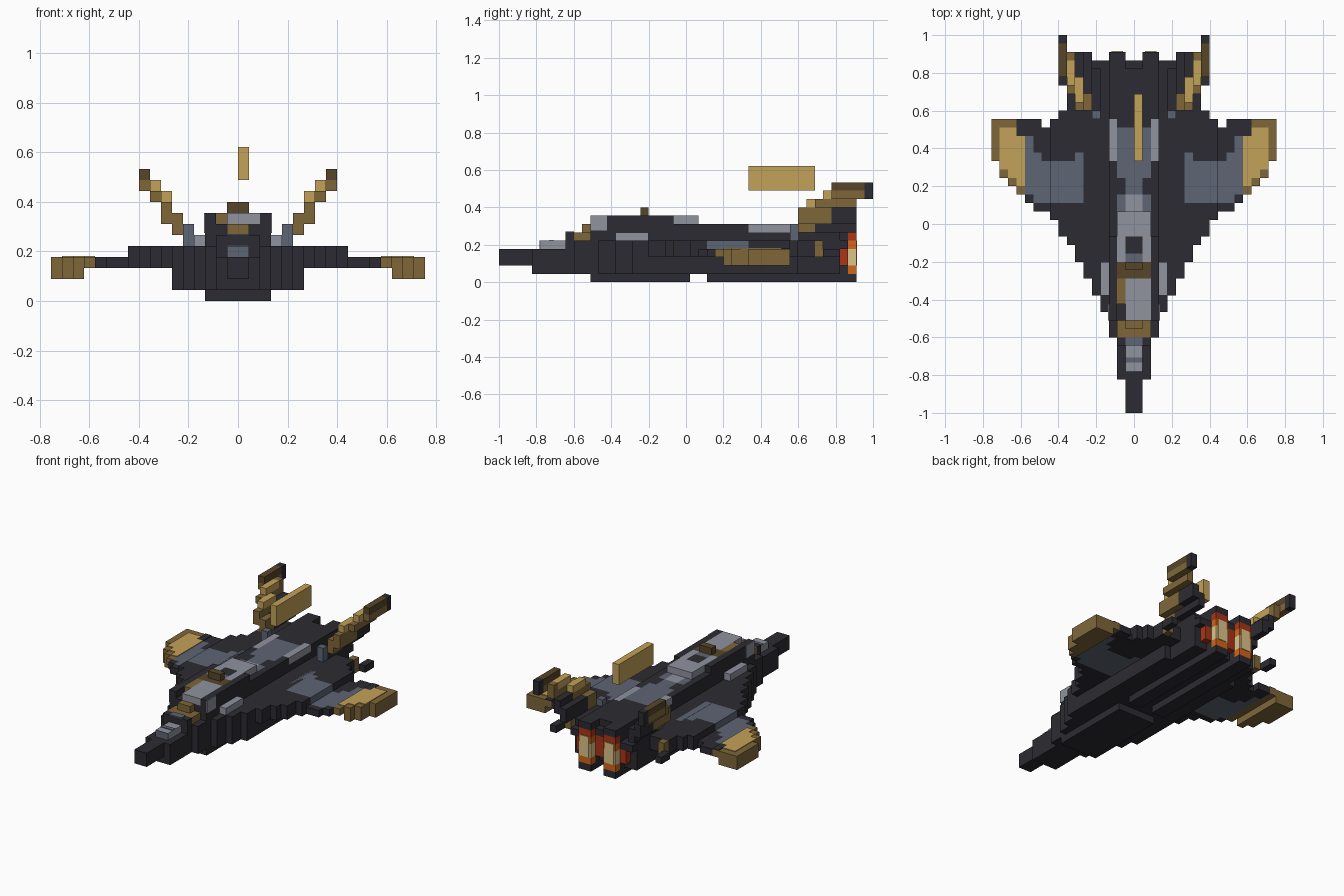
import bpy
import bmesh

cube = bpy.data.objects.get("Cube")
if cube:
    bpy.data.objects.remove(cube, do_unlink=True)

UNIT = 2 / 45  # edge of one block


def material(name, *rgb):
    mat = bpy.data.materials.new(name)
    mat.use_nodes = True
    color = (*rgb, 1)
    mat.diffuse_color = color
    mat.node_tree.nodes["Principled BSDF"].inputs["Base Color"].default_value = color
    return mat


charcoal = material("charcoal", .024, .024, .032)
slate = material("slate", .11, .128, .175)
light_grey = material("light_grey", .28, .29, .345)
gold = material("gold", .55, .36, .10)
bronze = material("bronze", .21, .135, .042)
brown = material("brown", .095, .06, .022)
red = material("red", .40, .035, .008)
orange = material("orange", .65, .13, .01)
cream = material("cream", .72, .55, .25)


def part(name, pieces, mirror=True):
    """Join block pieces (material, x range, y range, z range) in one object."""
    bm = bmesh.new()
    mats = []
    for mat, xs, ys, zs in pieces:
        if mat not in mats:
            mats.append(mat)
        spans = [xs, (-xs[1], -xs[0])] if mirror else [xs]
        for a, b in spans:
            verts = bmesh.ops.create_cube(bm, size=1)["verts"]
            for v in verts:
                v.co.x = (b if v.co.x > 0 else a) * UNIT
                v.co.y = ys[v.co.y > 0] * UNIT - 1
                v.co.z = zs[v.co.z > 0] * UNIT
            for face in {f for v in verts for f in v.link_faces}:
                face.material_index = mats.index(mat)
    mesh = bpy.data.meshes.new(name)
    bm.to_mesh(mesh)
    bm.free()
    for mat in mats:
        mesh.materials.append(mat)
    obj = bpy.data.objects.new(name, mesh)
    bpy.context.collection.objects.link(obj)


def single(name, mat, xs, ys, zs, mirror=False):
    part(name, [(mat, xs, ys, zs)], mirror)


# Nose
single("nose_probe", charcoal, (-1, 1), (0, 4), (2, 4))
single("nose_body", charcoal, (-2, 2), (4, 9), (1, 4))
part("nose_cap", [(light_grey, (-1, 1), (5, 8), (4, 5)),
                  (slate, (-1, 1), (4.9, 5), (4, 5)),
                  (slate, (-1, 1), (6, 6.6), (5, 5.1)),
                  (charcoal, (-2, 2), (8, 11), (4, 5)),
                  (charcoal, (-2, 2), (8, 9), (5, 6)),
                  (slate, (-1, 1), (8, 9), (6, 6.1)),
                  (bronze, (-2, 2), (9, 11), (5, 6))], False)

# Main hull, stepping outwards towards the back
hull_starts = [9, 9, 9, 12, 14, 16]
hull_ends = [41, 42, 42, 41, 41, 36]
hull = []
for i, (start, end) in enumerate(zip(hull_starts, hull_ends)):
    top = 4 if i < 2 else 5
    hull.append((charcoal, (i, i + 1), (start, end), (1, top)))
part("hull", hull)
single("hull_deck", charcoal, (-3, 3), (11, 41), (4, 6))
single("rear_side_plate", charcoal, (3, 5), (41, 42), (4, 5), True)
single("rear_top_plate", charcoal, (1, 3), (41, 43), (6, 7), True)
single("rear_bridge", charcoal, (1, 3), (41, 42), (4, 6), True)
single("rear_center_cap", charcoal, (-1, 1), (41, 42), (5, 6))

# Belly keels
single("front_keel", charcoal, (-3, 3), (11, 23), (0, 1))
single("rear_keel", charcoal, (1, 3), (25, 43), (0, 1), True)

# Upper deck and coloured spine
part("deck_sides", [(charcoal, (2, 3), (13, 30), (6, 7)),
                    (light_grey, (2, 3), (30, 35), (6, 7)),
                    (charcoal, (2, 3), (35, 41), (6, 7)),
                    (charcoal, (2, 3), (11, 21), (7, 8)),
                    (charcoal, (2, 3), (11, 13), (6, 7)),
                    (light_grey, (3, 3.1), (11, 13), (6.2, 8))])
part("spine", [(charcoal, (0, 2), (11, 23), (6, 7)),
               (light_grey, (0, 1), (23, 26), (6, 7)),
               (slate, (1, 2), (23, 26), (6, 7)),
               (slate, (0, 1), (26, 34), (6, 7)),
               (charcoal, (1, 2), (26, 28), (6, 7)),
               (slate, (1, 2), (28, 34), (6, 7)),
               (charcoal, (0, 2), (34, 41), (6, 7))])
part("spine_hump", [(light_grey, (0, 2), (21, 24), (7, 8)),
                    (light_grey, (1, 2), (18, 21), (7, 8)),
                    (charcoal, (0, 1), (19, 21), (7, 8)),
                    (slate, (0, 1), (18, 19), (7, 8))])

# Cockpit
part("canopy", [(light_grey, (-1, 2), (11, 16), (7, 8)),
                (bronze, (-2, -1), (13, 16), (7, 8)),
                (brown, (-2, 2), (16, 18), (7, 8)),
                (brown, (-1, 1), (17, 18), (8, 9))], False)
single("windscreen_base", bronze, (-1, 1), (10, 11), (6, 7))
single("side_pod", light_grey, (3, 4), (14, 18), (5, 6), True)

# Swept wings: one column of blocks per step, painted along its length
wing_starts = [16, 18, 20, 21, 23, 24, 24, 25, 26, 27, 28, 30]
wing_ends = [36, 36, 36, 36, 35, 34, 35, 35, 35, 35, 35, 35]
slate_spans = [(25, 32), (25, 31), (25, 30), (25, 30),
               (25, 30), (25, 30), (25, 31), (26, 33)]
wing = []
for n, (start, end) in enumerate(zip(wing_starts, wing_ends)):
    i = n + 5
    column = (i, i + 1)
    height = (3, 5) if i < 10 else (2, 4) if i > 13 else (3, 4)
    if n < len(slate_spans):
        a, b = slate_spans[n]
        wing += [(charcoal, column, (start, a), height),
                 (slate, column, (a, b), height),
                 (charcoal, column, (b, end), height)]
    else:
        wing.append((bronze, column, (start, end), height))
part("wings", wing)

# Bright panels on the wing tips
part("wing_tip_panels", [(gold, (13, 14), (27, 33), (4, 4.1)),
                         (charcoal, (13, 14), (33, 35), (4, 4.1)),
                         (gold, (14, 15), (28, 34), (4, 4.1)),
                         (gold, (15, 16), (29, 34), (4, 4.1))])

# Outward-leaning tail fins
part("tail_fins", [(slate, (4, 5), (35, 36), (5, 7)),
                   (charcoal, (4, 5), (36, 41), (5, 6)),
                   (bronze, (5, 6), (36, 38), (6, 8)),
                   (charcoal, (5, 6), (38, 43), (6, 8)),
                   (bronze, (6, 7), (36, 40), (7, 9)),
                   (gold, (6, 7), (37, 40), (9, 10)),
                   (charcoal, (6, 7), (40, 43), (7, 9)),
                   (bronze, (7, 8), (38, 43), (9, 10)),
                   (gold, (7, 8), (39, 42), (10, 11)),
                   (bronze, (7, 8), (42, 43), (10, 11)),
                   (bronze, (8, 9), (40, 44), (10, 11)),
                   (brown, (8, 9), (40, 44), (11, 12)),
                   (charcoal, (8, 9), (44, 45), (10, 12))])
part("tail_stub", [(charcoal, (5, 8), (36, 38), (3, 5)),
                   (bronze, (7, 8), (38, 39), (3, 5)),
                   (charcoal, (8, 9), (39, 41), (3, 4))])

# Floating dorsal blade
single("dorsal_blade", gold, (0, 1), (30, 38), (11, 14))

# Twin exhausts
part("exhaust_glow", [(orange, (1, 3), (42, 43), (1, 2)),
                      (cream, (1, 3), (42, 43), (2, 4)),
                      (orange, (1, 3), (42, 43), (4, 5)),
                      (red, (1, 3), (42, 43), (5, 6)),
                      (cream, (1.3, 2.7), (43, 43.1), (2, 5)),
                      (red, (3, 4), (41, 42), (2, 4)),
                      (red, (0, 1), (41, 42), (2, 5))])
